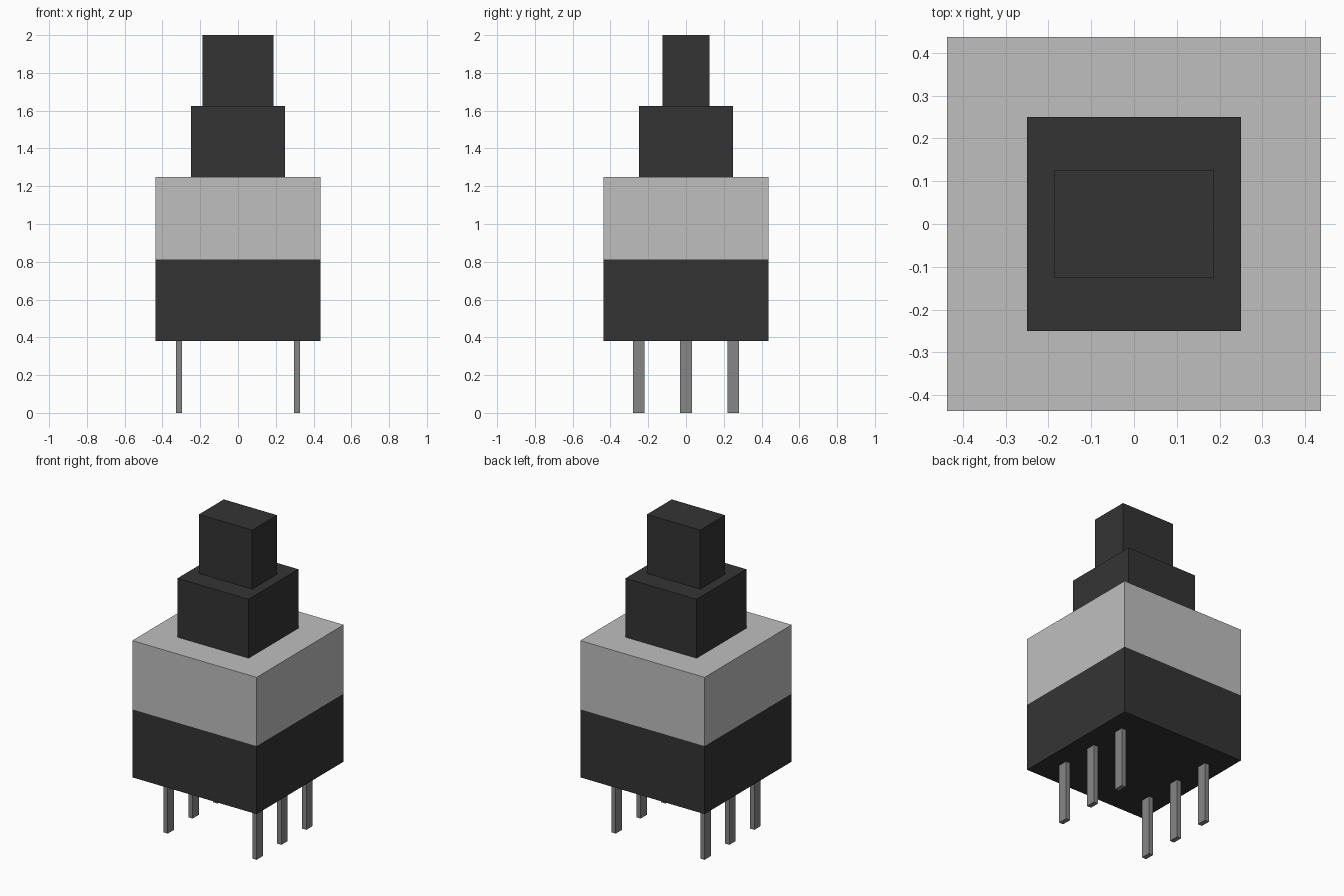
import bpy

cube = bpy.data.objects.get("Cube")
if cube:
    bpy.data.objects.remove(cube, do_unlink=True)


def material(name, value):
    mat = bpy.data.materials.new(name)
    mat.use_nodes = True
    colour = (value, value, value, 1)
    mat.diffuse_color = colour
    mat.node_tree.nodes["Principled BSDF"].inputs["Base Color"].default_value = colour
    return mat


def block(name, width, depth, bottom, top, mat, x=0, y=0):
    bpy.ops.mesh.primitive_cube_add(size=1, location=(x, y, (bottom + top) / 2))
    obj = bpy.context.object
    obj.name = name
    obj.scale = (width, depth, top - bottom)
    bpy.ops.object.transform_apply(location=False, rotation=False, scale=True)
    obj.data.materials.append(mat)
    return obj


black = material("black plastic", 0.034)
light_grey = material("light grey casing", 0.52)
pin_grey = material("grey metal", 0.24)

# Housing: dark base with a light casing on top
block("base", 0.875, 0.875, 0.38, 0.8125, black)
block("casing", 0.875, 0.875, 0.8125, 1.25, light_grey)

# Stepped push button
block("plunger", 0.5, 0.5, 1.25, 1.625, black)
block("button_tip", 0.375, 0.25, 1.625, 2, black)

# Two rows of three contact pins
for side, x in (("right", -0.3125), ("left", 0.3125)):
    for place, y in (("front", -0.25), ("middle", 0), ("back", 0.25)):
        block(f"{place}_{side}_pin", 0.03, 0.0625, 0, 0.38, pin_grey, x, y)
